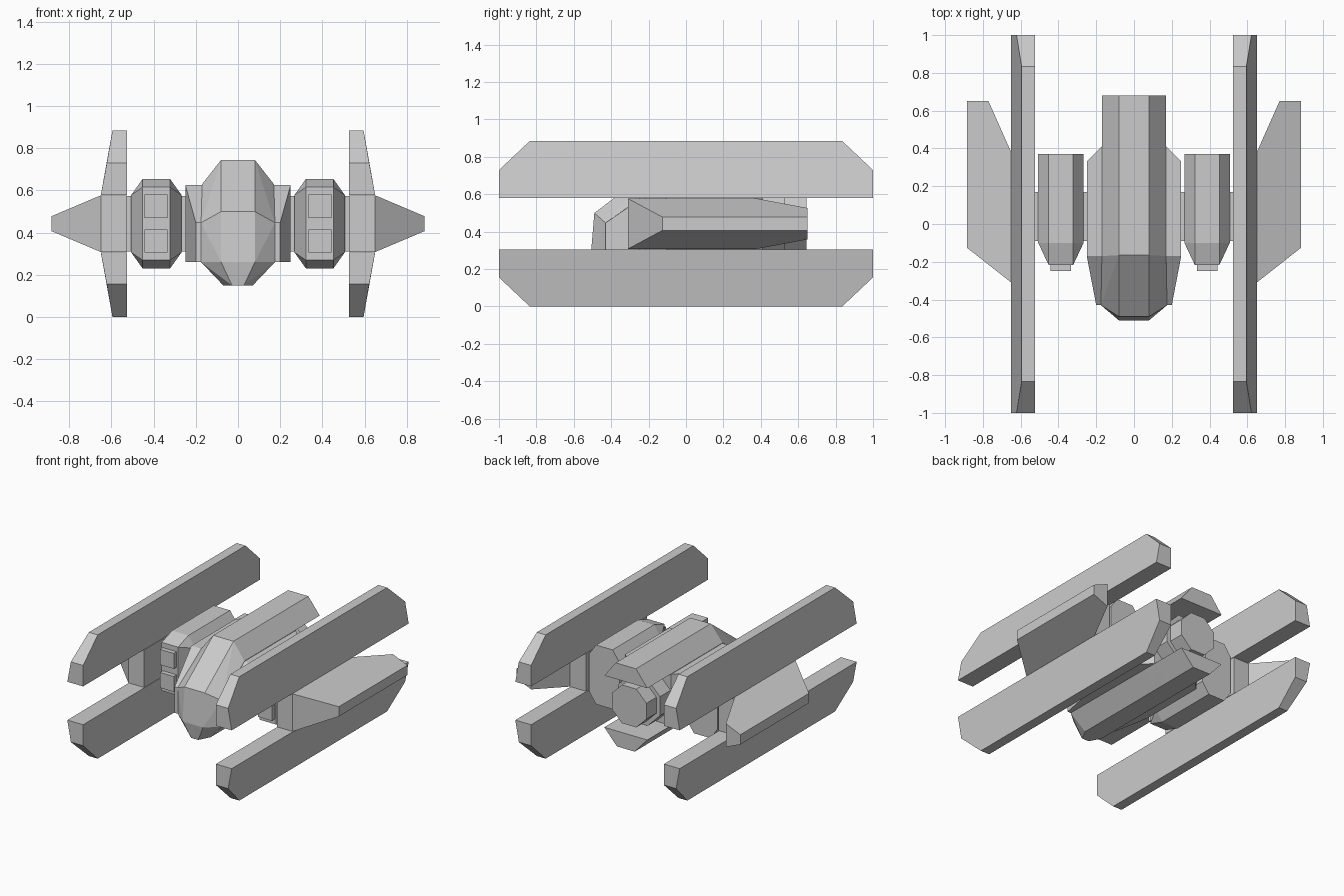
import bpy, bmesh
from math import cos, sin, pi

if "Cube" in bpy.data.objects:
    bpy.data.objects.remove(bpy.data.objects["Cube"])

ZC = 0.4425  # height of the centre line


def hull(name, points):
    """Convex flat-faced solid around a few points."""
    bm = bmesh.new()
    for p in points:
        bm.verts.new(p)
    res = bmesh.ops.convex_hull(bm, input=bm.verts)
    junk = [v for v in res["geom_interior"] + res["geom_unused"]
            if isinstance(v, bmesh.types.BMVert)]
    bmesh.ops.delete(bm, geom=list(set(junk)), context='VERTS')
    bmesh.ops.dissolve_limit(bm, angle_limit=0.03, verts=bm.verts, edges=bm.edges)
    bmesh.ops.recalc_face_normals(bm, faces=bm.faces)
    me = bpy.data.meshes.new(name)
    bm.to_mesh(me)
    bm.free()
    ob = bpy.data.objects.new(name, me)
    bpy.context.collection.objects.link(ob)
    return ob


def both(points):
    """Points plus their copies across x = 0."""
    return [(s * x, y, z) for x, y, z in points for s in (1, -1)]


def prism(name, profile, y0, y1):
    """Extrude an x/z profile along y."""
    return hull(name, [(x, y, z) for x, z in profile for y in (y0, y1)])


def box(name, x0, x1, y0, y1, z0, z1):
    return prism(name, [(x0, z0), (x1, z0), (x1, z1), (x0, z1)], y0, y1)


def octagon(apothem):
    r = apothem / cos(pi / 8)
    return [(r * cos(pi / 8 + i * pi / 4), ZC + r * sin(pi / 8 + i * pi / 4)) for i in range(8)]


# Central hull with faceted nose
nose = [(0.08, -0.165, 0.745), (0.17, -0.17, 0.63), (0.08, -0.49, 0.5), (0.175, -0.43, 0.447),
        (0.08, -0.51, 0.26), (0.175, -0.43, 0.26), (0.028, -0.49, 0.15), (0.07, -0.41, 0.15)]
tail = [(0.08, 0.41, 0.745), (0.17, 0.41, 0.63), (0.17, 0.41, 0.26), (0.07, 0.41, 0.15)]
hull("central_hull", both(nose + tail))

# Upper and lower shells overhanging the engine
prism("upper_shell", [(0.08, 0.745), (-0.08, 0.745), (-0.17, 0.63), (0.17, 0.63)], 0.3, 0.68)
prism("lower_shell", [(0.07, 0.15), (-0.07, 0.15), (-0.17, 0.26), (0.17, 0.26)], 0.3, 0.68)

# Engine collar and nozzle
prism("engine_collar", octagon(0.165), 0.38, 0.53)
prism("engine_nozzle", octagon(0.137), 0.5, 0.643)

# Flanks of the central hull
hull("hull_flanks", both([
    (0.25, -0.17, 0.627), (0.25, -0.17, 0.26), (0.2, -0.43, 0.447), (0.2, -0.43, 0.26),
    (0.25, 0.33, 0.627), (0.25, 0.33, 0.26), (0.17, 0.41, 0.627), (0.17, 0.41, 0.26)]))

# Cross strut carrying nacelles and wings
box("cross_strut", -0.55, 0.55, -0.09, 0.17, 0.31, 0.573)

for s, side in ((1, "right"), (-1, "left")):
    # Side nacelle: octagonal body tapering to a rectangular front
    cx = 0.387
    body = [(a * dx, b * dz) for dx, dz in ((0.065, 0.212), (0.12, 0.135))
            for a in (1, -1) for b in (1, -1)]
    pts = [(s * (cx + x), y, ZC + z) for x, z in body for y in (-0.1, 0.37)]
    pts += [(s * (cx + a * 0.065), -0.217, ZC + b * 0.173) for a in (1, -1) for b in (1, -1)]
    hull(side + "_nacelle", pts)
    # Launcher blocks on the nacelle front
    for z, level in ((0.415, "lower"), (0.58, "upper")):
        box(f"{side}_{level}_launcher", s * 0.333, s * 0.443, -0.25, -0.2, z - 0.11, z)

    # Hub between the long blades
    box(side + "_hub", s * 0.525, s * 0.65, -0.31, 0.38, 0.308, 0.577)

    # Tapered outer winglet
    plan = [(0.65, -0.31, 0.1345), (0.885, -0.125, 0.035), (0.885, 0.65, 0.035),
            (0.77, 0.65, 0.0837), (0.65, 0.38, 0.1345)]
    hull(side + "_winglet", [(s * x, y, ZC + t * h) for x, y, h in plan for t in (1, -1)])

    # Long blades above and below the hub
    blade = [(0.525, 1, 0.137), (0.65, 1, 0.137), (0.525, 1, 0.287), (0.622, 1, 0.287),
             (0.525, 0.835, 0.4425), (0.595, 0.835, 0.4425)]
    for t, level in ((1, "upper"), (-1, "lower")):
        hull(f"{side}_{level}_blade",
             [(s * x, e * y, ZC + t * z) for x, y, z in blade for e in (1, -1)])
